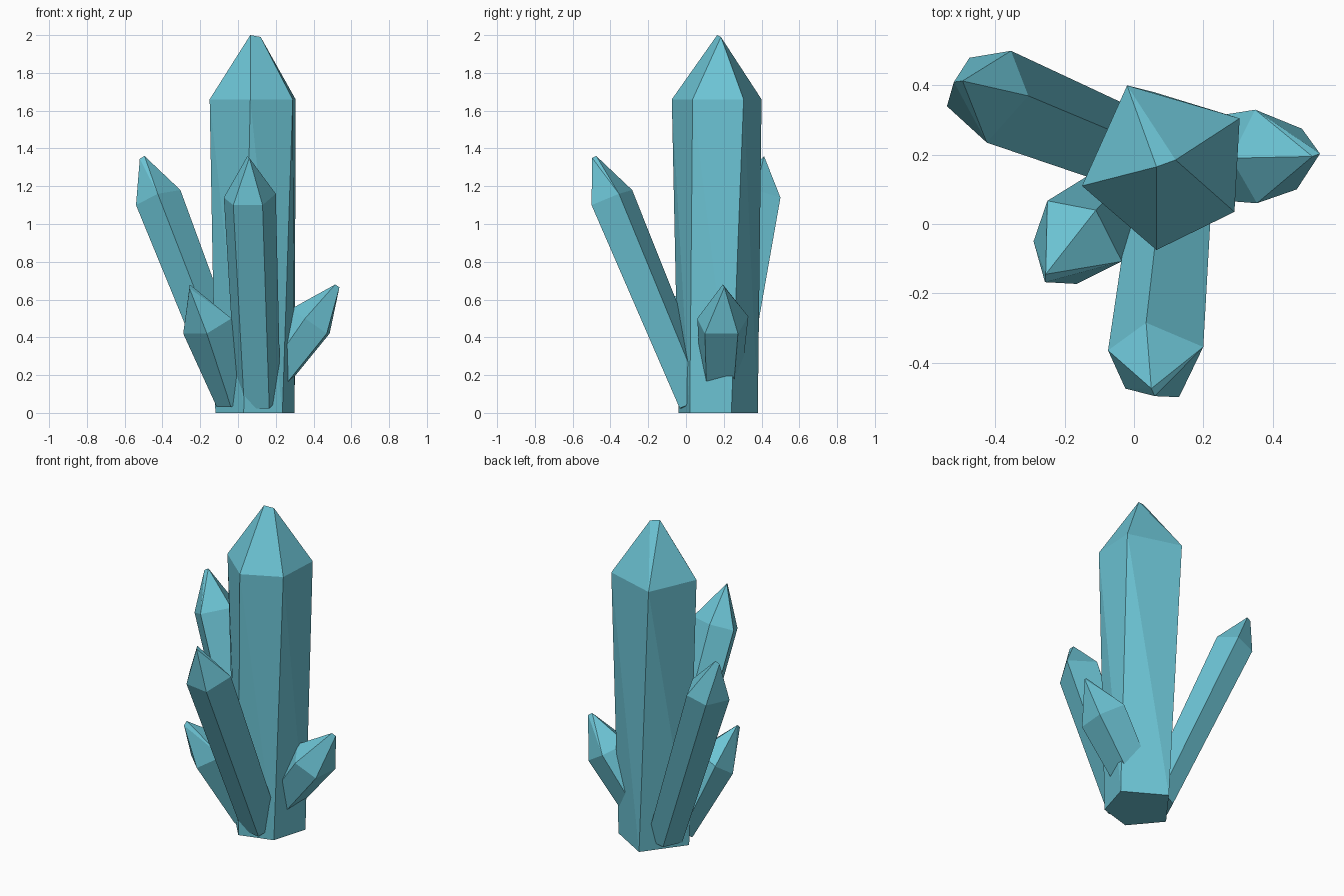
import bpy, bmesh
from mathutils import Vector

mat = bpy.data.materials.new("crystal_blue")
mat.diffuse_color = (0.15, 0.55, 0.66, 1)


def hull(name, points):
    """Faceted solid wrapped around a set of points."""
    bm = bmesh.new()
    for p in points:
        bm.verts.new(p)
    res = bmesh.ops.convex_hull(bm, input=bm.verts[:])
    loose = {v for v in res["geom_interior"] + res["geom_unused"]
             if isinstance(v, bmesh.types.BMVert)}
    bmesh.ops.delete(bm, geom=list(loose), context='VERTS')
    bmesh.ops.recalc_face_normals(bm, faces=bm.faces[:])
    me = bpy.data.meshes.new(name)
    bm.to_mesh(me)
    bm.free()
    me.materials.append(mat)
    ob = bpy.data.objects.new(name, me)
    bpy.context.collection.objects.link(ob)


def shard(name, shoulder, tip, foot, taper):
    """Leaning crystal: the shoulder ring is shrunk and moved to the foot."""
    ring = [Vector(p) for p in shoulder]
    mid = sum(ring, Vector()) / len(ring)
    base = [Vector(foot) + (p - mid) * taper for p in ring]
    hull(name, ring + base + [Vector(p) for p in tip])


# Tall central crystal
foot_xy = [(0.03, -0.04), (0.235, 0.02), (0.30, 0.24), (0.06, 0.38), (-0.12, 0.14)]
top_xy = [(0.065, -0.075), (0.29, 0.035), (0.305, 0.305), (-0.02, 0.40), (-0.15, 0.11)]
hull("main_crystal",
     [(x, y, 0) for x, y in foot_xy] + [(x, y, 1.66) for x, y in top_xy]
     + [(0.065, 0.165, 2.0), (0.12, 0.185, 1.99)])

# Long crystal leaning forward
shard("front_crystal",
      [(-0.075, -0.365, 1.14), (0.035, -0.285, 1.18), (0.20, -0.355, 1.16),
       (0.13, -0.50, 1.10), (-0.025, -0.475, 1.10)],
      [(0.05, -0.475, 1.36), (0.06, -0.497, 1.35)],
      (0.10, 0.055, 0.055), 0.85)

# Long crystal leaning back and left
shard("back_left_crystal",
      [(-0.355, 0.50, 1.14), (-0.475, 0.48, 1.10), (-0.54, 0.34, 1.10),
       (-0.425, 0.235, 1.16), (-0.305, 0.37, 1.18)],
      [(-0.52, 0.41, 1.345), (-0.495, 0.413, 1.36)],
      (0.0, 0.215, 0.055), 0.82)

# Short crystal at front left
shard("low_left_crystal",
      [(-0.25, 0.067, 0.50), (-0.29, -0.05, 0.42), (-0.165, -0.173, 0.42),
       (-0.035, -0.108, 0.50), (-0.11, 0.04, 0.55)],
      [(-0.257, -0.168, 0.66), (-0.255, -0.145, 0.68)],
      (-0.04, 0.10, 0.065), 0.6)

# Short crystal at right
shard("low_right_crystal",
      [(0.35, 0.33, 0.51), (0.485, 0.275, 0.42), (0.47, 0.10, 0.42),
       (0.355, 0.06, 0.50), (0.28, 0.19, 0.55)],
      [(0.515, 0.195, 0.68), (0.537, 0.203, 0.665)],
      (0.09, 0.18, 0.07), 0.75)
